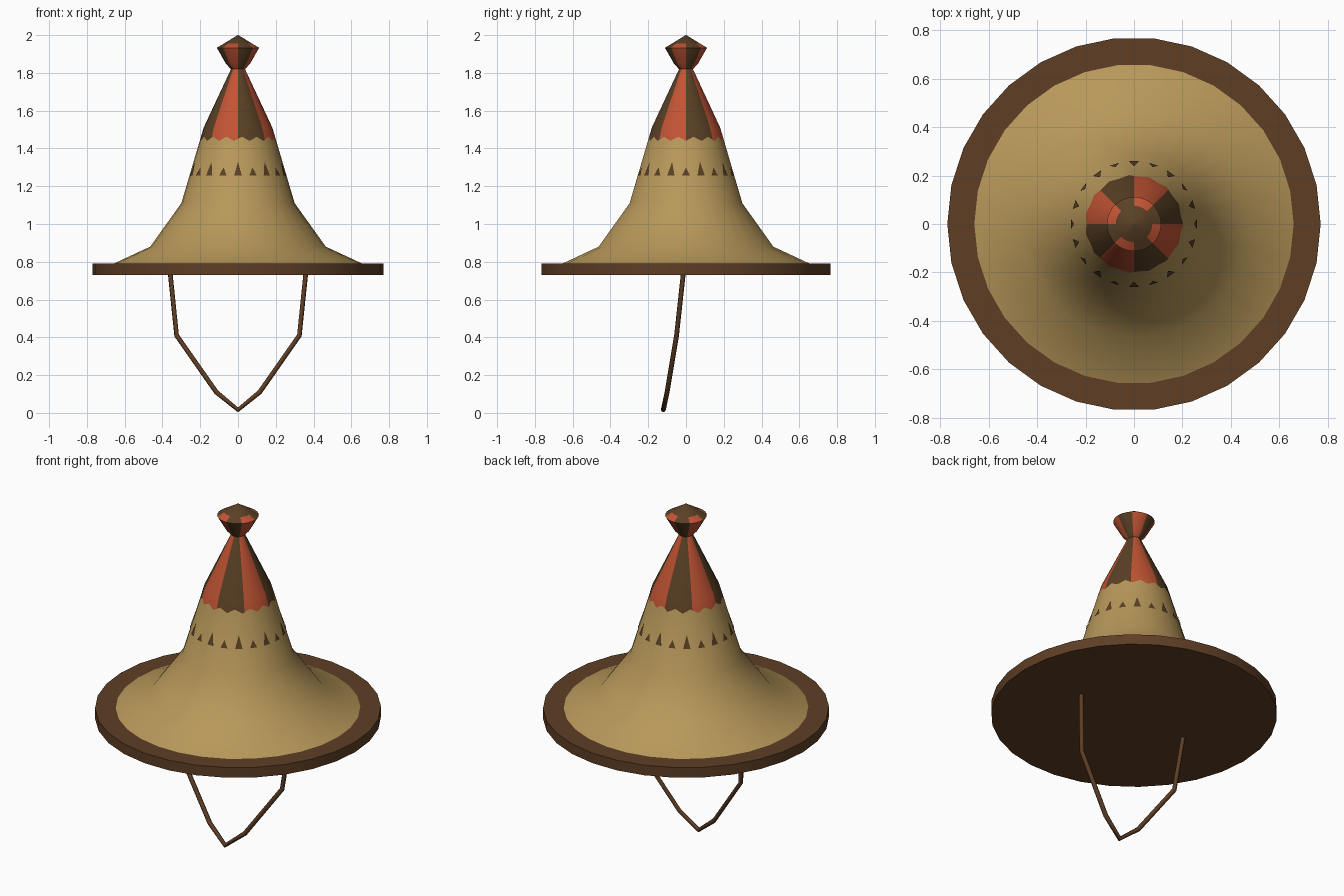
import bpy, bmesh, math
from mathutils import Vector

if "Cube" in bpy.data.objects:
    bpy.data.objects.remove(bpy.data.objects["Cube"])

SIDES = 30


def material(name, rgb):
    m = bpy.data.materials.new(name)
    lin = [(c / 255 / 12.92) if c < 10 else ((c / 255 + 0.055) / 1.055) ** 2.4 for c in rgb]
    m.diffuse_color = (*lin, 1)
    m.use_nodes = True
    m.node_tree.nodes["Principled BSDF"].inputs["Base Color"].default_value = m.diffuse_color
    return m


TAN = material("straw tan", (184, 152, 90))
BROWN = material("leather brown", (94, 62, 37))
DARK = material("stripe brown", (90, 64, 37))
RED = material("stripe red", (194, 84, 52))


def finish(name, bm, mats, angle=45):
    bmesh.ops.recalc_face_normals(bm, faces=bm.faces)
    me = bpy.data.meshes.new(name)
    bm.to_mesh(me)
    bm.free()
    ob = bpy.data.objects.new(name, me)
    bpy.context.collection.objects.link(ob)
    for m in mats:
        me.materials.append(m)
    bpy.ops.object.select_all(action='DESELECT')
    ob.select_set(True)
    bpy.context.view_layer.objects.active = ob
    bpy.ops.object.shade_smooth_by_angle(angle=math.radians(angle))
    return ob


def lathe(profile, cap_start=False, cap_end=False):
    """Revolve (r, z) points; a point may be a function of the vertex index."""
    bm = bmesh.new()
    rings = []
    for p in profile:
        ring = []
        for i in range(SIDES):
            r, z = p(i) if callable(p) else p
            a = math.tau * i / SIDES
            ring.append(bm.verts.new((r * math.cos(a), r * math.sin(a), z)))
        rings.append(ring)
    for a, b in zip(rings, rings[1:]):
        for i in range(SIDES):
            j = (i + 1) % SIDES
            bm.faces.new((a[i], a[j], b[j], b[i]))
    if cap_start:
        bm.faces.new(rings[0])
    if cap_end:
        bm.faces.new(rings[-1])
    return bm


def crown_r(z):
    """Radius of the upper crown wall between z 1.11 and 1.51."""
    return 0.30 + (z - 1.11) * (0.182 - 0.30) / 0.40


def jagged(i):
    z = 1.44 + 0.022 * (i % 2)
    return crown_r(z), z


def cut_sectors(bm):
    """Split faces along eight 45 degree sectors."""
    for k in range(4):
        a = math.radians(45 * k)
        bmesh.ops.bisect_plane(bm, geom=bm.verts[:] + bm.edges[:] + bm.faces[:], dist=1e-5,
                               plane_co=(0, 0, 0), plane_no=(-math.sin(a), math.cos(a), 0))


def is_red(c):
    return int((math.degrees(math.atan2(c.y, c.x)) % 360) // 45) % 2 == 1


# Brim: flat disc
finish("brim", lathe([(0.77, 0.73), (0.77, 0.79)], True, True), [BROWN])

# Crown: flared tan lower part, ending in a jagged edge
finish("crown", lathe([(0.663, 0.788), (0.465, 0.88), (0.30, 1.11), jagged]), [TAN])

# Striped tip
bm = lathe([jagged, (0.182, 1.51), (0.037, 1.82)])
cut_sectors(bm)
for f in bm.faces:
    f.material_index = int(is_red(f.calc_center_median()))
finish("striped_tip", bm, [DARK, RED])

# Knob: striped flared sides with a plain brown cap
bm = lathe([(0.037, 1.82), (0.063, 1.847), (0.112, 1.933), (0.075, 1.955), (0.002, 2.0)], cap_end=True)
cut_sectors(bm)
for f in bm.faces:
    c = f.calc_center_median()
    f.material_index = int(is_red(c) and c.z < 1.953)
finish("knob", bm, [DARK, RED])

# Ring of painted triangles around the crown
bm = bmesh.new()
for k in range(20):
    a = math.radians(18 * k)
    out, side = Vector((math.cos(a), math.sin(a), 0)), Vector((-math.sin(a), math.cos(a), 0))
    top = 1.33 if k % 2 else 1.30
    pts = [(-0.02, 1.258), (0.02, 1.258), (0, top)]
    bm.faces.new([bm.verts.new(out * (crown_r(z) + 0.003) + side * s + Vector((0, 0, z)))
                  for s, z in pts])
finish("triangle_band", bm, [DARK])

# Chin strap: thin cord, mirrored left and right
half = [(0.36, -0.013, 0.75), (0.325, -0.05, 0.41), (0.115, -0.10, 0.11), (0, -0.12, 0.016)]
path = half + [(-x, y, z) for x, y, z in reversed(half[:-1])]
cu = bpy.data.curves.new("chin_strap", 'CURVE')
cu.dimensions = '3D'
cu.bevel_depth = 0.013
cu.bevel_resolution = 1
cu.use_fill_caps = True
sp = cu.splines.new('POLY')
sp.points.add(len(path) - 1)
for p, co in zip(sp.points, path):
    p.co = (*co, 1)
cu.materials.append(BROWN)
strap = bpy.data.objects.new("chin_strap", cu)
bpy.context.collection.objects.link(strap)
